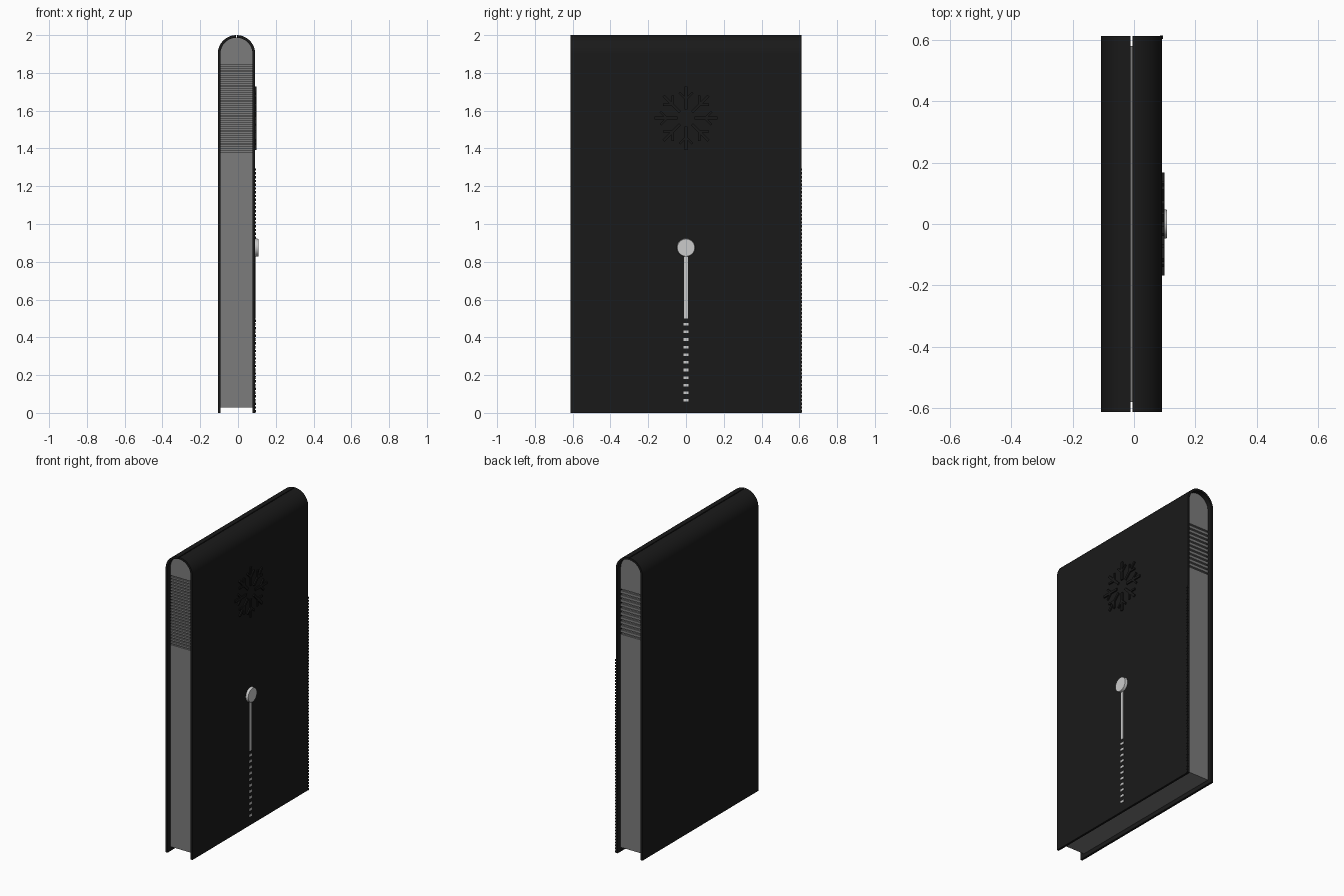
import bpy, bmesh
from math import sin, cos, pi, radians
from mathutils import Matrix, Vector

if "Cube" in bpy.data.objects:
    bpy.data.objects.remove(bpy.data.objects["Cube"])

CX, R, WALL, GAP = -0.008, 0.099, 0.014, 0.003   # casing centre, half width, wall, seam
FACE = CX + R                                     # outer right face


def material(name, v):
    m = bpy.data.materials.new(name)
    m.diffuse_color = (v, v, v, 1)
    m.use_nodes = True
    m.node_tree.nodes["Principled BSDF"].inputs["Base Color"].default_value = m.diffuse_color
    return m


black = material("black_casing", 0.01)
grey = material("grey_core", 0.2)


def finish(name, bm, mat=None):
    bmesh.ops.recalc_face_normals(bm, faces=bm.faces)
    me = bpy.data.meshes.new(name)
    bm.to_mesh(me)
    bm.free()
    ob = bpy.data.objects.new(name, me)
    bpy.context.collection.objects.link(ob)
    if mat:
        me.materials.append(mat)
    return ob


def smooth(ob):
    bpy.ops.object.select_all(action='DESELECT')
    bpy.context.view_layer.objects.active = ob
    ob.select_set(True)
    bpy.ops.object.shade_smooth_by_angle(angle=radians(30))


def prism(name, profile, half, mat):
    """Extrude an x-z profile along y."""
    bm = bmesh.new()
    f = bm.faces.new([bm.verts.new((x, -half, z)) for x, z in profile])
    out = bmesh.ops.extrude_face_region(bm, geom=[f])["geom"]
    bmesh.ops.translate(bm, vec=(0, 2 * half, 0),
                        verts=[v for v in out if isinstance(v, bmesh.types.BMVert)])
    return finish(name, bm, mat)


def box(bm, x0, x1, y0, y1, z0, z1, turn=None):
    m = (Matrix.Translation(((x0 + x1) / 2, (y0 + y1) / 2, (z0 + z1) / 2))
         @ Matrix.Diagonal((x1 - x0, y1 - y0, z1 - z0, 1)))
    bmesh.ops.create_cube(bm, size=1, matrix=turn @ m if turn else m)


# Casing: two half shells with rounded tops and a fine seam between
def quarter(r, s, n=20):
    end = math_end = pi / 2 - GAP / r
    return [(CX + s * r * cos(end * i / n), 2 - R + r * sin(end * i / n)) for i in range(n + 1)]


for name, s in (("right_casing", 1), ("left_casing", -1)):
    outer, inner = quarter(R, s), quarter(R - WALL, s)
    prof = [(CX + s * R, 0)] + outer + inner[::-1] + [(CX + s * (R - WALL), 0)]
    smooth(prism(name, prof, 0.612, black))

# Inner core, set back from both open ends
r = R - WALL + 0.001
arc = [(CX + r * cos(pi * i / 40), 2 - R + r * sin(pi * i / 40)) for i in range(41)]
core = prism("inner_core", [(CX + r, 0.028)] + arc + [(CX - r, 0.028)], 0.58, grey)

# Ventilation grooves: fine at the front, coarser at the back
bm = bmesh.new()
for y, z0, z1, n in ((-0.58, 1.38, 1.855, 24), (0.58, 1.455, 1.775, 11)):
    pitch = (z1 - z0) / n
    for i in range(n):
        z = z0 + i * pitch
        box(bm, CX - 0.12, CX + 0.12, y - 0.012, y + 0.012, z, z + pitch * 0.4)
cutter = finish("groove_cutter", bm)
cutter.hide_render = True
cutter.hide_viewport = True
mod = core.modifiers.new("grooves", 'BOOLEAN')
mod.operation, mod.object, mod.solver = 'DIFFERENCE', cutter, 'EXACT'
smooth(core)

# Snowflake relief of eight branched arms
bm = bmesh.new()
for i in range(8):
    turn = Matrix.Translation((FACE, 0, 1.56)) @ Matrix.Rotation(i * pi / 4, 4, 'X')
    box(bm, -0.004, 0.008, -0.008, 0.008, 0.045, 0.168, turn)
    for s in (-1, 1):
        twig = turn @ Matrix.Translation((0, 0, 0.1)) @ Matrix.Rotation(s * pi / 4, 4, 'X')
        box(bm, -0.004, 0.008, -0.006, 0.006, 0, 0.05, twig)
finish("snowflake_relief", bm, black)

# Round button
bm = bmesh.new()
bmesh.ops.create_cone(bm, cap_ends=True, segments=48, radius1=0.049, radius2=0.046, depth=0.02,
                      matrix=Matrix.Translation((FACE + 0.007, 0, 0.875))
                      @ Matrix.Rotation(pi / 2, 4, 'Y'))
smooth(finish("button", bm))

# Indicator bar and the dashes below it
bm = bmesh.new()
box(bm, FACE - 0.004, FACE + 0.003, -0.011, 0.011, 0.5, 0.835)
finish("indicator_bar", bm)
bm = bmesh.new()
for i in range(11):
    z = 0.066 + i * 0.0403
    box(bm, FACE - 0.004, FACE + 0.003, -0.013, 0.013, z - 0.007, z + 0.007)
finish("indicator_dashes", bm)

# Fine row of teeth along the rear edge of the right face
bm = bmesh.new()
for i in range(65):
    z = 0.002 + i * 0.02
    box(bm, FACE - 0.006, FACE + 0.004, 0.603, 0.613, z, z + 0.012)
finish("edge_teeth", bm, black)
